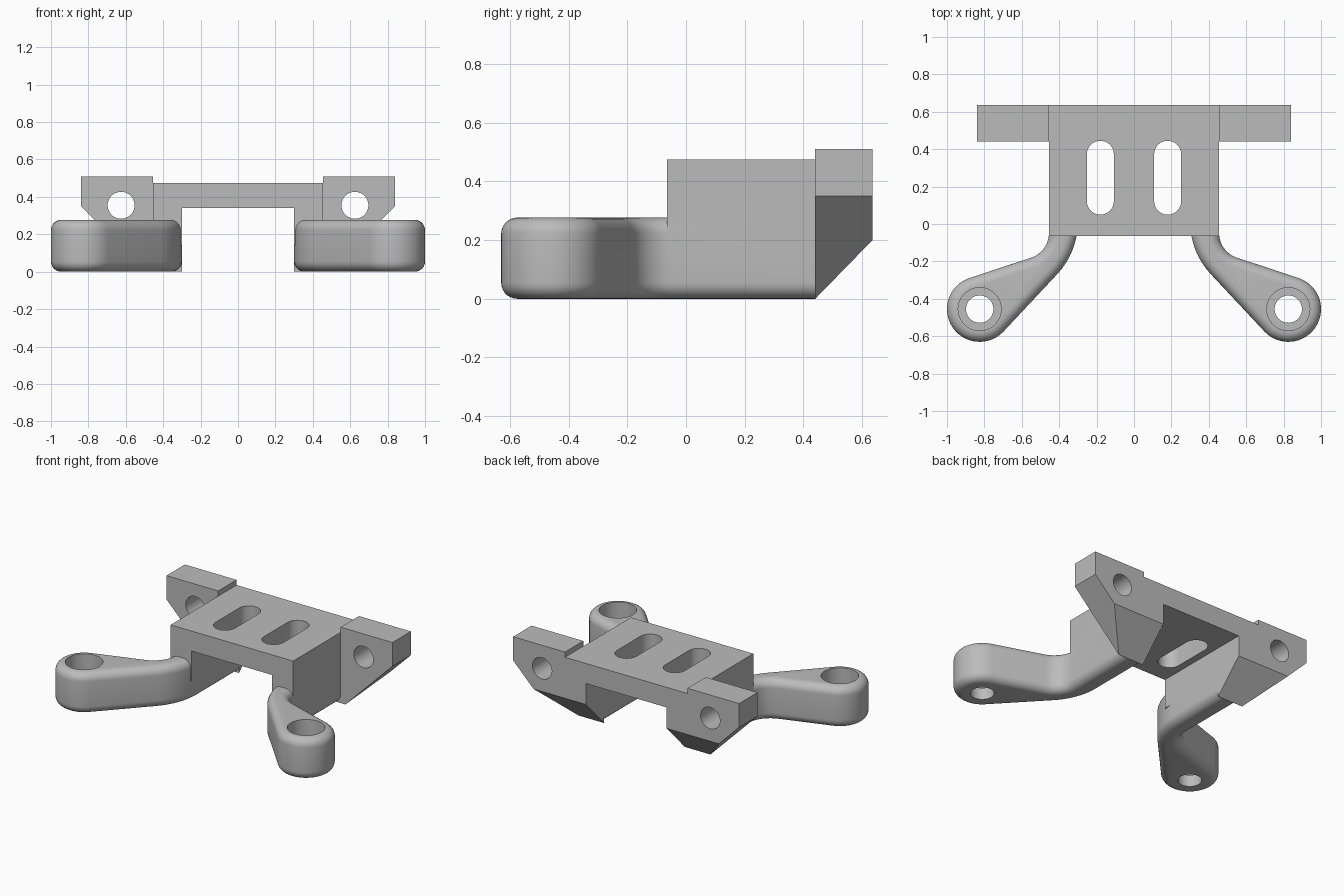
import bpy, bmesh, math
from mathutils import Vector, Matrix

cube = bpy.data.objects.get("Cube")
if cube:
    bpy.data.objects.remove(cube, do_unlink=True)

grey = bpy.data.materials.new("plain grey")
grey.use_nodes = True
grey.diffuse_color = (0.5, 0.5, 0.5, 1)
grey.node_tree.nodes["Principled BSDF"].inputs["Base Color"].default_value = (0.5, 0.5, 0.5, 1)

WALL_IN, WALL_OUT = 0.30, 0.455
FRONT, EAR_FRONT, BACK = -0.065, 0.44, 0.635
HUB, HUB_R = Vector((0.825, -0.455)), 0.175
ARM_TOP, ROUND = 0.277, 0.055


def finish(name, bm):
    bmesh.ops.recalc_face_normals(bm, faces=bm.faces[:])
    mesh = bpy.data.meshes.new(name)
    bm.to_mesh(mesh)
    bm.free()
    mesh.materials.append(grey)
    obj = bpy.data.objects.new(name, mesh)
    bpy.context.collection.objects.link(obj)
    return obj


def prism(points, start, end):
    """Extrude a closed 3D outline from offset start to offset end."""
    bm = bmesh.new()
    face = bm.faces.new([bm.verts.new(Vector(p) + Vector(start)) for p in points])
    new = bmesh.ops.extrude_face_region(bm, geom=[face])["geom"]
    bmesh.ops.translate(bm, vec=Vector(end) - Vector(start),
                        verts=[v for v in new if isinstance(v, bmesh.types.BMVert)])
    bmesh.ops.recalc_face_normals(bm, faces=bm.faces[:])
    return bm


def box(name, lo, hi):
    pts = [(lo[0], lo[1], 0), (hi[0], lo[1], 0), (hi[0], hi[1], 0), (lo[0], hi[1], 0)]
    return finish(name, prism(pts, (0, 0, lo[2]), (0, 0, hi[2])))


def arc(center, radius, a0, a1, steps):
    """Arc points in the plane, angles in degrees."""
    angles = [math.radians(a0 + (a1 - a0) * i / steps) for i in range(steps + 1)]
    return [(center[0] + radius * math.cos(a), center[1] + radius * math.sin(a)) for a in angles]


def cylinder(name, radius, depth, matrix):
    bm = bmesh.new()
    bmesh.ops.create_cone(bm, cap_ends=True, segments=48, radius1=radius,
                          radius2=radius, depth=depth, matrix=matrix)
    return finish(name, bm)


def combine(target, other, operation):
    mod = target.modifiers.new(operation.lower(), 'BOOLEAN')
    mod.operation, mod.solver, mod.object = operation, 'EXACT', other
    other.hide_render = True
    bpy.context.view_layer.objects.active = target
    bpy.ops.object.modifier_apply(modifier=mod.name)
    bpy.data.objects.remove(other, do_unlink=True)


def make_arm(side):
    # Straight rail, bend, then a tapering arm round the hub
    bend_r, fillet_r = 0.41, 0.138
    outline = [(WALL_IN, EAR_FRONT)]
    outline += arc((WALL_IN + bend_r, 0.012), bend_r, 180, 223, 10)
    outline += arc(HUB, HUB_R, 223, 432, 32)
    outline += arc((WALL_OUT + fillet_r, -0.049), fillet_r, 252, 180, 12)
    outline.append((WALL_OUT, EAR_FRONT))
    bm = prism([(x * side, y, 0) for x, y in outline], (0, 0, 0), (0, 0, ARM_TOP))
    # Round the long top and bottom edges, leaving the back end square
    rims = [e for e in bm.edges
            if abs(e.verts[0].co.z - e.verts[1].co.z) < 1e-5
            and min(v.co.y for v in e.verts) < EAR_FRONT - 1e-4]
    bmesh.ops.bevel(bm, geom=rims, offset=ROUND, offset_type='OFFSET', segments=7,
                    profile=0.5, affect='EDGES', clamp_overlap=False)
    return finish("arm", bm)


def make_ear(side):
    # Mounting ear with a sloping outer edge and a bevelled lower back
    outline = [(WALL_IN, 0), (0.49, 0), (0.84, 0.35), (0.84, 0.51),
               (WALL_OUT, 0.51), (WALL_OUT, 0.475), (WALL_IN, 0.475)]
    bm = prism([(x * side, 0, z) for x, z in outline], (0, EAR_FRONT, 0), (0, BACK, 0))
    cut = bmesh.ops.bisect_plane(bm, geom=bm.verts[:] + bm.edges[:] + bm.faces[:],
                                 plane_co=(0, EAR_FRONT + 0.0005, 0),
                                 plane_no=(0, 0.2, -0.195), clear_outer=True)
    edges = [e for e in cut["geom_cut"] if isinstance(e, bmesh.types.BMEdge)]
    bmesh.ops.contextual_create(bm, geom=edges)
    return finish("ear", bm)


# Top plate, then walls, ears and arms joined to it
bracket = box("bracket", (-WALL_OUT, FRONT, 0.34), (WALL_OUT, BACK, 0.475))
for side in (1, -1):
    xs = sorted((WALL_IN * side, WALL_OUT * side))
    combine(bracket, box("wall", (xs[0], FRONT, 0.14), (xs[1], EAR_FRONT, 0.475)), 'UNION')
    combine(bracket, make_ear(side), 'UNION')
    combine(bracket, make_arm(side), 'UNION')

for side in (1, -1):
    # Slot through the plate
    slot = (arc((0.18 * side, 0.3725), 0.0725, 0, 180, 16)
            + arc((0.18 * side, 0.1225), 0.0725, 180, 360, 16))
    slot_cutter = finish("slot_cutter", prism([(x, y, 0) for x, y in slot], (0, 0, 0.3), (0, 0, 0.6)))
    combine(bracket, slot_cutter, 'DIFFERENCE')
    # Bolt hole through the ear
    turn = Matrix.Translation((0.625 * side, 0.54, 0.355)) @ Matrix.Rotation(math.pi / 2, 4, 'X')
    combine(bracket, cylinder("ear_hole_cutter", 0.072, 0.4, turn), 'DIFFERENCE')
    # Stepped hole through the hub
    for radius, z in ((0.073, 0), (0.115, 0.58)):
        place = Matrix.Translation((HUB.x * side, HUB.y, z))
        combine(bracket, cylinder("hub_hole_cutter", radius, 1, place), 'DIFFERENCE')

bpy.ops.object.select_all(action='DESELECT')
bracket.select_set(True)
bpy.context.view_layer.objects.active = bracket
bpy.ops.object.shade_smooth_by_angle(angle=math.radians(30))
